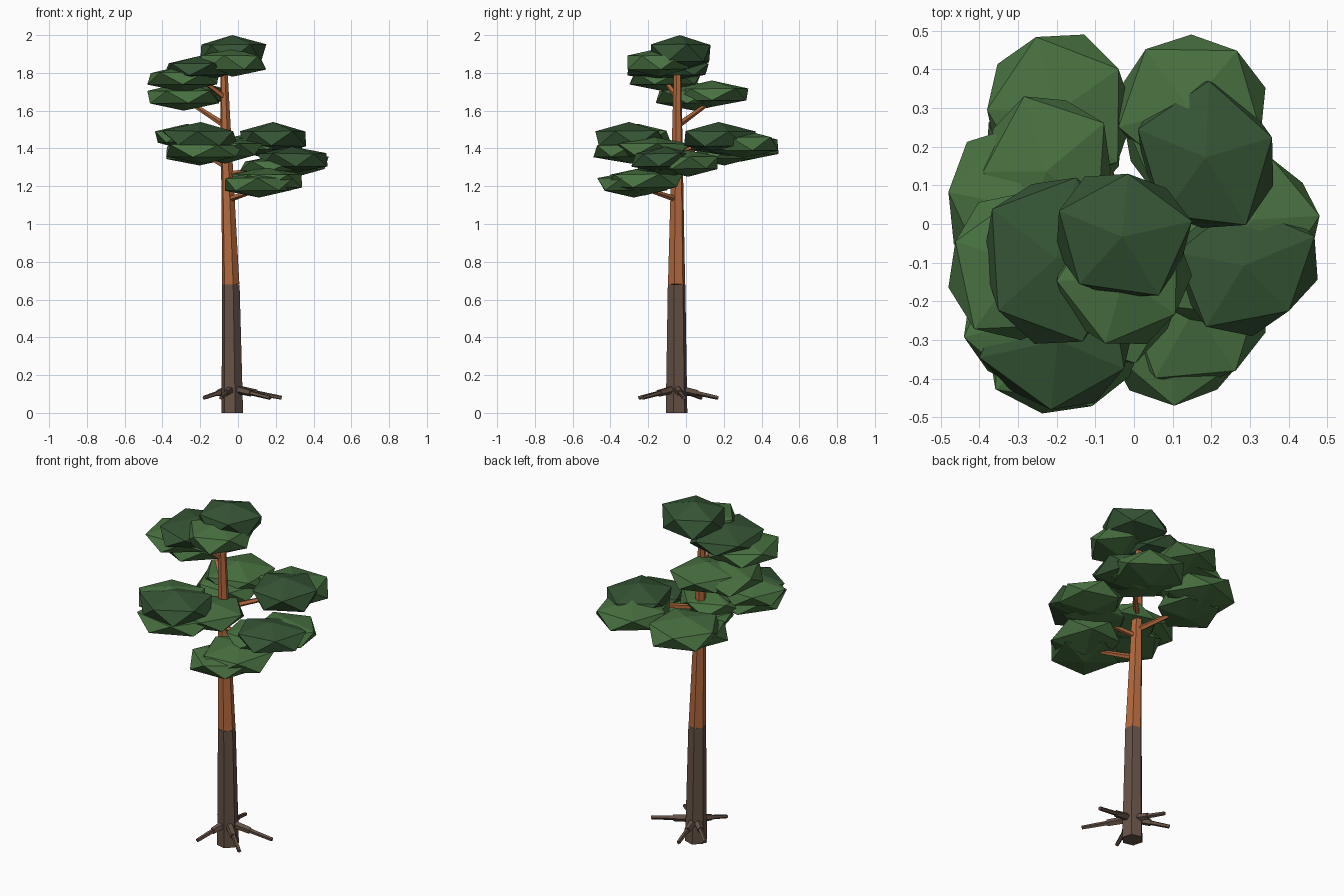
import bpy, bmesh, math, random
from mathutils import Vector, Matrix

cube = bpy.data.objects.get("Cube")
if cube:
    bpy.data.objects.remove(cube)
random.seed(4)


def material(name, rgb):
    mat = bpy.data.materials.new(name)
    mat.use_nodes = True
    mat.diffuse_color = (*rgb, 1)
    mat.node_tree.nodes["Principled BSDF"].inputs["Base Color"].default_value = (*rgb, 1)
    return mat


LIGHT = material("light_needles", (.065, .165, .052))
DARK = material("dark_needles", (.036, .09, .036))
ORANGE = material("orange_bark", (.45, .14, .047))
GREY = material("grey_bark", (.13, .085, .062))


def add_object(name, bm, mat):
    bmesh.ops.recalc_face_normals(bm, faces=bm.faces)
    mesh = bpy.data.meshes.new(name)
    bm.to_mesh(mesh)
    bm.free()
    mesh.materials.append(mat)
    obj = bpy.data.objects.new(name, mesh)
    bpy.context.collection.objects.link(obj)
    return obj


def limb(name, start, end, r1, r2, mat, sides=5):
    """Tapered prism running from start to end."""
    start, end = Vector(start), Vector(end)
    axis = end - start
    lean = Vector((0, 0, 1)).rotation_difference(axis).to_matrix().to_4x4()
    turn = lean @ Matrix.Rotation(math.radians(15), 4, "Z")
    bm = bmesh.new()
    bmesh.ops.create_cone(bm, cap_ends=True, segments=sides, radius1=r1, radius2=r2,
                          depth=axis.length,
                          matrix=Matrix.Translation((start + end) / 2) @ turn)
    return add_object(name, bm, mat)


def pad(name, mat, x, y, z):
    """Flattened, irregular icosahedral clump fitted to the given ranges."""
    bm = bmesh.new()
    bmesh.ops.create_icosphere(bm, subdivisions=1, radius=1)
    spin = Matrix.Rotation(random.uniform(0, math.tau), 3, "Z")
    for v in bm.verts:
        v.co = spin @ v.co * random.uniform(.92, 1.08)
    for axis, (low, high) in enumerate((x, y, z)):
        values = [v.co[axis] for v in bm.verts]
        least, span = min(values), max(values) - min(values)
        for v in bm.verts:
            v.co[axis] = low + (v.co[axis] - least) / span * (high - low)
    return add_object(name, bm, mat)


# Trunk: grey lower bark, orange upper bark
base, middle, tip = (-.03, -.05, 0), (-.038, -.05, .68), (-.075, -.045, 1.82)
limb("lower_trunk", base, middle, .059, .048, GREY, 6)
limb("upper_trunk", middle, tip, .047, .02, ORANGE, 6)


def trunk_point(z):
    a, b = Vector(middle), Vector(tip)
    return a.lerp(b, (z - a.z) / (b.z - a.z))


# Dead stubs around the foot, thick at the trunk and thin outside
for i, end in enumerate([(.23, -.01), (.17, -.23), (-.09, -.25), (-.18, .08), (-.07, .17)]):
    start, end = Vector((-.03, -.05, .13)), Vector((*end, .08))
    knee = start.lerp(end, .5)
    limb(f"stub_inner_{i}", start, knee, .023, .019, GREY)
    limb(f"stub_outer_{i}", knee, end, .013, .011, GREY)

# Branches: height on the trunk, then outer end
branches = {
    "front_low": (1.13, (.1, -.2, 1.18)),
    "right_low": (1.26, (.25, -.1, 1.31)),
    "rear": (1.3, (-.2, .25, 1.38)),
    "front_mid": (1.33, (-.2, -.25, 1.4)),
    "rear_right": (1.38, (.17, .2, 1.43)),
    "left_high": (1.52, (-.25, .12, 1.64)),
    "front_high": (1.67, (-.2, -.12, 1.77)),
}
for name, (z, end) in branches.items():
    limb(name + "_branch", trunk_point(z), end, .017, .011, ORANGE)

# Foliage clumps: colour, then x, y and z ranges
pads = [
    ("crown", DARK, (-.2, .15), (-.19, .13), (1.81, 2)),
    ("crown_front", LIGHT, (-.2, .15), (-.31, .03), (1.78, 1.93)),
    ("front_high", DARK, (-.39, -.02), (-.31, .12), (1.75, 1.89)),
    ("front_high_side", LIGHT, (-.48, -.1), (-.3, .08), (1.7, 1.84)),
    ("left_high", LIGHT, (-.48, -.1), (-.16, .25), (1.6, 1.75)),
    ("left_high_back", LIGHT, (-.39, -.06), (-.06, .33), (1.62, 1.76)),
    ("front_mid", DARK, (-.4, 0), (-.48, -.1), (1.36, 1.54)),
    ("front_mid_side", LIGHT, (-.44, -.08), (-.43, -.08), (1.39, 1.53)),
    ("front_mid_low", LIGHT, (-.38, .03), (-.49, -.1), (1.32, 1.46)),
    ("inner_mid", LIGHT, (-.25, .13), (-.36, .02), (1.32, 1.46)),
    ("rear_right", DARK, (.01, .36), (-.01, .37), (1.37, 1.54)),
    ("rear_right_back", LIGHT, (-.04, .34), (.11, .49), (1.35, 1.5)),
    ("rear_right_inner", LIGHT, (-.03, .3), (.02, .42), (1.36, 1.49)),
    ("right_low", DARK, (.11, .475), (-.29, .05), (1.27, 1.41)),
    ("right_low_back", LIGHT, (.14, .48), (-.15, .17), (1.25, 1.39)),
    ("right_low_inner", LIGHT, (.01, .38), (-.26, .08), (1.25, 1.36)),
    ("front_low", LIGHT, (-.07, .29), (-.47, -.1), (1.14, 1.28)),
    ("front_low_side", LIGHT, (-.03, .34), (-.42, -.02), (1.15, 1.3)),
    ("rear", LIGHT, (-.38, 0), (.1, .49), (1.33, 1.49)),
    ("rear_low", LIGHT, (-.38, -.03), (.03, .37), (1.31, 1.45)),
]
for name, mat, x, y, z in pads:
    pad(name + "_foliage", mat, x, y, z)
